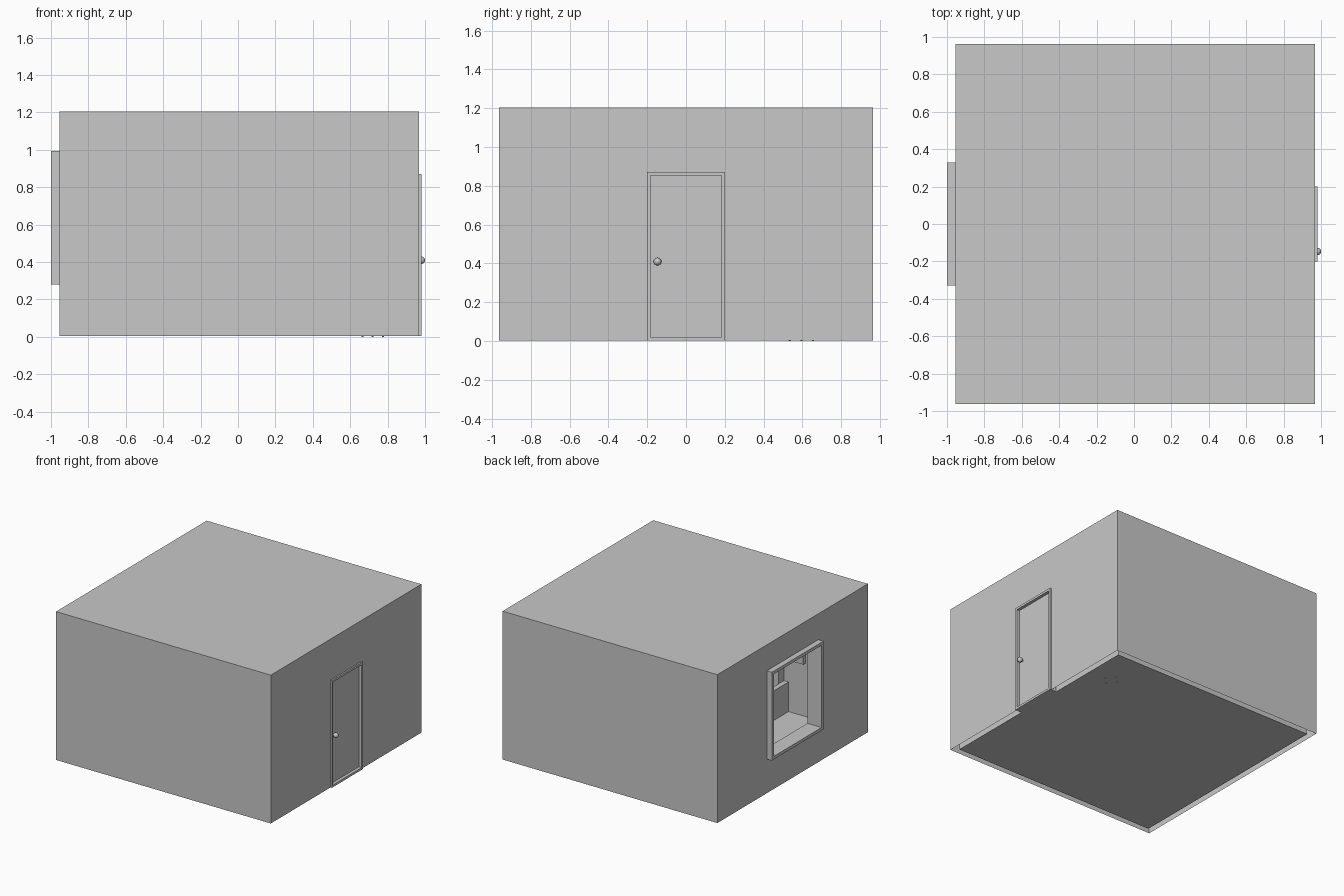
import bpy
import bmesh
from mathutils import Vector, Matrix

old = bpy.data.objects.get("Cube")
if old:
    bpy.data.objects.remove(old, do_unlink=True)

# One plain colour for everything
grey = bpy.data.materials.new("plain_grey")
grey.use_nodes = True
COLOUR = (0.58, 0.58, 0.58, 1)
grey.diffuse_color = COLOUR
grey.node_tree.nodes["Principled BSDF"].inputs["Base Color"].default_value = COLOUR


def add_mesh(name, bm):
    mesh = bpy.data.meshes.new(name)
    bm.to_mesh(mesh)
    bm.free()
    obj = bpy.data.objects.new(name, mesh)
    bpy.context.collection.objects.link(obj)
    mesh.materials.append(grey)
    return obj


def box(name, x, y, z):
    """Box from (low, high) ranges on each axis."""
    bm = bmesh.new()
    lo, hi = Vector((x[0], y[0], z[0])), Vector((x[1], y[1], z[1]))
    bmesh.ops.create_cube(bm, size=1)
    for v in bm.verts:
        v.co = (lo + hi) / 2 + v.co * (hi - lo)
    return add_mesh(name, bm)


def cylinder(name, centre, radius, depth, axis="Z", sides=20):
    bm = bmesh.new()
    turn = Matrix.Rotation(1.5708, 4, "Y") if axis == "X" else Matrix()
    bmesh.ops.create_cone(bm, cap_ends=True, segments=sides, radius1=radius,
                          radius2=radius, depth=depth,
                          matrix=Matrix.Translation(centre) @ turn)
    return add_mesh(name, bm)


def cut(obj, cutter):
    mod = obj.modifiers.new("cut", "BOOLEAN")
    mod.operation = "DIFFERENCE"
    mod.solver = "EXACT"
    mod.object = cutter
    bpy.context.view_layer.objects.active = obj
    bpy.ops.object.modifier_apply(modifier=mod.name)
    bpy.data.objects.remove(cutter, do_unlink=True)


X0, X1, Y, BASE, TOP, WALL = -0.955, 0.968, 0.963, 0.004, 1.205, 0.048
WY, WZ0, WZ1 = 0.33, 0.28, 0.995      # window frame
DY, DZ = 0.2, 0.872                   # door frame

# Room shell: hollow walls and ceiling with window and door openings
walls = box("walls_and_roof", (X0, X1), (-Y, Y), (BASE, TOP))
cut(walls, box("room_cutter", (X0 + WALL, X1 - WALL), (WALL - Y, Y - WALL), (-0.2, TOP - WALL)))
cut(walls, box("window_cutter", (-1.2, -0.8), (0.01 - WY, WY - 0.01), (WZ0 + 0.01, WZ1 - 0.01)))
cut(walls, box("door_cutter", (0.8, 1.2), (0.01 - DY, DY - 0.01), (-0.2, DZ - 0.01)))
bm = bmesh.new()
bm.from_mesh(walls.data)
open_rim = [f for f in bm.faces if f.normal.z < -0.9 and f.calc_center_median().z < BASE + 0.001]
bmesh.ops.delete(bm, geom=open_rim, context="FACES")
bm.to_mesh(walls.data)
bm.free()

# Floor, running out under the doorway
box("floor", (X0 + WALL, X1 - WALL), (WALL - Y, Y - WALL), (BASE, BASE + 0.004))
box("door_threshold", (X1 - WALL, X1), (-DY, DY), (BASE, BASE + 0.004))


def frame(name, x, half, z, bar):
    """Rectangular frame in the y-z plane, with a cleared opening."""
    obj = box(name, x, (-half, half), z)
    cut(obj, box("opening", (x[0] - 1, x[1] + 1), (bar - half, half - bar),
                 (z[0] + min(bar, 0.3), z[1] - bar)))
    return obj


# Window and door frames
frame("window_frame", (-1.0, -0.873), WY, (WZ0, WZ1), 0.025)
frame("door_frame", (0.908, 0.98), DY, (BASE, DZ), 0.018)
box("door_panel", (0.932, 0.955), (0.018 - DY, DY - 0.018), (0.015, DZ - 0.018))

# Door knobs on both sides of the door
for side, x, stem in (("outer", 0.98, 0.963), ("inner", 0.907, 0.924)):
    cylinder(side + "_knob_stem", (stem, -0.147, 0.41), 0.009, 0.03, "X")
    bm = bmesh.new()
    bmesh.ops.create_uvsphere(bm, u_segments=20, v_segments=12, radius=0.02,
                              matrix=Matrix.Translation((x, -0.147, 0.41)))
    for f in bm.faces:
        f.smooth = True
    add_mesh(side + "_door_knob", bm)

# Low sofa against the front wall
BACK = -0.91
box("sofa_base", (-0.24, 0.36), (BACK, -0.6), (0.03, 0.1))
box("sofa_back", (-0.24, 0.36), (BACK, -0.84), (0.1, 0.36))
for i in range(2):
    x = -0.24 + i * 0.3
    box("seat_cushion", (x + 0.005, x + 0.295), (-0.84, -0.6), (0.1, 0.16))
for x in (-0.28, 0.36):
    box("sofa_arm", (x, x + 0.04), (BACK, -0.59), (0.01, 0.25))

# Picture on the front wall
box("wall_picture", (-0.43, 0.43), (BACK - 0.005, -0.885), (0.44, 0.85))

# Small stool in the back corner, its feet just reaching the ground
cylinder("stool_seat", (0.72, 0.595, 0.25), 0.09, 0.03)
for dx, dy in ((0.055, 0), (-0.055, 0), (0, 0.06), (0, -0.06)):
    cylinder("stool_leg", (0.72 + dx, 0.595 + dy, 0.12), 0.006, 0.24, sides=10)
